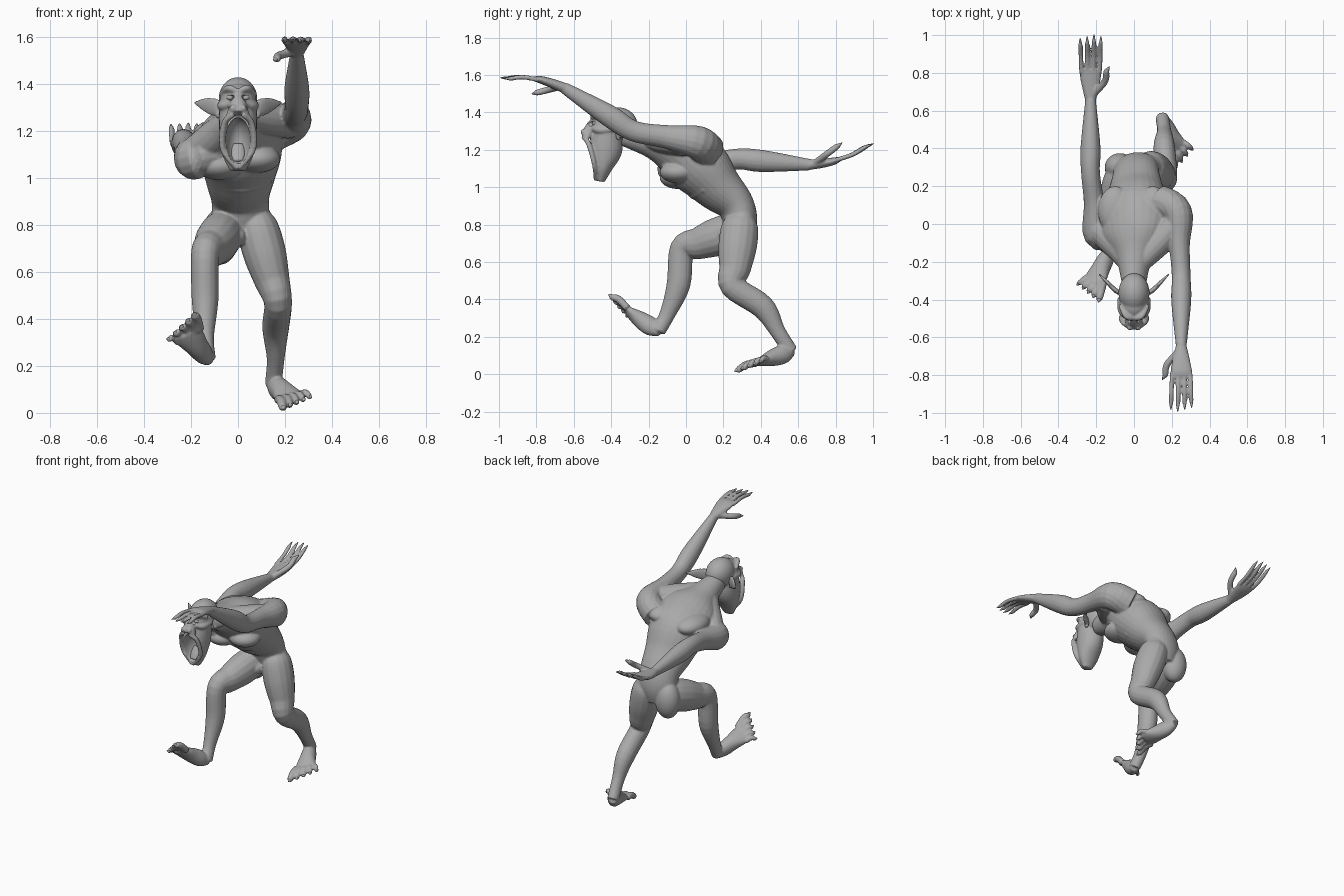
import bpy, bmesh, math
from mathutils import Vector, Matrix

old = bpy.data.objects.get("Cube")
if old:
    bpy.data.objects.remove(old)

skin = bpy.data.materials.new("grey_clay")
skin.use_nodes = True
grey = (.4, .4, .4, 1)
skin.diffuse_color = grey
skin.node_tree.nodes["Principled BSDF"].inputs["Base Color"].default_value = grey


def spline(points, steps):
    """Resample control points with a smooth curve through them."""
    rows = [Vector(p if len(p) > 4 else (*p, p[-1])) for p in points]
    rows = [rows[0] * 2 - rows[1]] + rows + [rows[-1] * 2 - rows[-2]]
    result = []
    for before, start, end, after in zip(rows, rows[1:], rows[2:], rows[3:]):
        for k in range(steps):
            t = k / steps
            pull_in, pull_out = (end - before) / 2, (after - start) / 2
            ease = t * t * (3 - 2 * t)
            result.append(start.lerp(end, ease) + pull_in * t * (1 - t) ** 2
                          - pull_out * t * t * (1 - t))
    return result + [rows[-2]]


def tube(bm, points, side=(1, 0, 0), sides=16, steps=5):
    """Closed loft of ellipses; each point is x, y, z, half width, half depth."""
    rows = spline(points, steps)
    spots = [row.to_3d() for row in rows]
    rings = []
    for i, row in enumerate(rows):
        along = (spots[min(i + 1, len(rows) - 1)] - spots[max(i - 1, 0)]).normalized()
        across = Vector(side)
        across = (across - along * across.dot(along)).normalized()
        deep = along.cross(across)
        ring = []
        for k in range(sides):
            angle = math.tau * k / sides
            ring.append(bm.verts.new(spots[i] + across * math.cos(angle) * row[3]
                                     + deep * math.sin(angle) * row[4]))
        rings.append(ring)
    for low, high in zip(rings, rings[1:]):
        for k in range(sides):
            following = (k + 1) % sides
            bm.faces.new((low[k], low[following], high[following], high[k]))
    bm.faces.new(rings[0][::-1])
    bm.faces.new(rings[-1])


def blob(bm, centre, radii):
    placed = Matrix.Translation(centre) @ Matrix.Diagonal((*radii, 1))
    bmesh.ops.create_icosphere(bm, subdivisions=4, radius=1, matrix=placed)


def finish(bm, name, voxel=0):
    """Turn the mesh into an object, fusing overlapping parts when asked."""
    bmesh.ops.recalc_face_normals(bm, faces=bm.faces)
    mesh = bpy.data.meshes.new(name)
    bm.to_mesh(mesh)
    bm.free()
    mesh.materials.append(skin)
    mesh.shade_smooth()
    obj = bpy.data.objects.new(name, mesh)
    bpy.context.collection.objects.link(obj)
    if voxel:
        fuse = obj.modifiers.new("fuse", 'REMESH')
        fuse.mode, fuse.voxel_size, fuse.use_smooth_shade = 'VOXEL', voxel, True
        relax = obj.modifiers.new("relax", 'SMOOTH')
        relax.factor, relax.iterations = .5, 5
    return obj


body, claws = bmesh.new(), bmesh.new()


def digit(base, tip, radius, lift, side):
    """Finger or toe with a bent knuckle and a pointed claw."""
    knuckle = base.lerp(tip, .45) + lift
    end, nail = base.lerp(tip, .8), base.lerp(tip, .9)
    tube(body, [(*base, radius), (*knuckle, radius), (*end, radius * .9), (*nail, radius * .5)], side)
    tube(claws, [(*end, radius * .6), (*nail, radius * .5), (*tip, .001)], side)


def limb(joints, widths):
    """Tapered limb, slightly deeper than wide."""
    tube(body, [(*joint, width, width * 1.12) for joint, width in zip(joints, widths)])


def arm(chest, shoulder, elbow, wrist, facing, rise):
    """Arm and open hand; facing 1 reaches forward, -1 reaches back palm up."""
    chest, shoulder, elbow, wrist = map(Vector, (chest, shoulder, elbow, wrist))
    limb([chest, shoulder, shoulder.lerp(elbow, .5), elbow, elbow.lerp(wrist, .35), wrist],
         [.085, .08, .056, .05, .053, .028])
    forward = Vector((0, -facing, rise))
    thumb_side, back = Vector((-facing, 0, 0)), Vector((0, 0, facing))

    def place(reach, spread, height):
        return wrist + forward * reach + thumb_side * spread + back * height

    tube(body, [(*wrist, .03, .028), (*place(.07, 0, .015), .047, .025),
                (*place(.13, 0, .024), .058, .02), (*place(.165, 0, .023), .05, .012)])
    for i in range(4):
        spread = .048 - .032 * i
        reach = .345 - .01 * abs(i - 1)
        digit(place(.14, spread, .022), place(reach, spread * 1.15, 0), .0125, back * .01, thumb_side)
    digit(place(.03, .02, 0), place(.175, .1, -.06), .018, thumb_side * .02, thumb_side)


def leg(hip, knee, calf, ankle, heel, ball, slant):
    """Leg and splayed foot; slant runs from the big toe to the little toe."""
    hip, knee, heel, ball = map(Vector, (hip, knee, heel, ball))
    slant = Vector(slant).normalized()
    limb([hip.lerp(knee, -.2), hip, hip.lerp(knee, .35), hip.lerp(knee, .7), knee, calf, ankle, heel],
         [.04, .085, .092, .077, .06, .057, .038, .036])
    sole = [(-.06, .025, .025), (.2, .042, .05), (.5, .05, .047), (.8, .062, .03), (1, .055, .014)]
    tube(body, [(*heel.lerp(ball, t), wide, deep) for t, wide, deep in sole], slant)
    forward = (ball - heel).normalized()
    for i in range(5):
        base = ball - forward * .03 + slant * (i - 2) * .028
        tip = ball + forward * (.09 - .013 * i) + slant * (i - 2) * .042
        digit(base, tip, .02 - .0015 * i, Vector((0, 0, .013)), slant)


# Torso from neck through tilted rib cage and belly to pelvis
tube(body, [(0, -.33, 1.29, .06, .07), (0, -.17, 1.24, .1, .09), (0, -.05, 1.19, .18, .13),
            (.01, .07, 1.11, .18, .16), (.01, .17, 1, .15, .13), (.01, .26, .91, .125, .1),
            (.01, .29, .82, .12, .09), (.01, .29, .73, .08, .07)], (1, .15, .3), 28)
# Buttocks, shoulder blades and chest muscles, right then left
for s, drop in ((-1, .03), (1, 0)):
    blob(body, (s * .075, .3, .78 - drop), (.08, .075, .12))
    blob(body, (s * .1, .07, 1.215 - drop), (.09, .13, .06))
    blob(body, (s * .08, -.04, 1.08 - drop), (.1, .1, .06))
# Collar muscles
tube(body, [(-.18, -.03, 1.1, .075), (-.08, -.13, 1.19, .07), (0, -.22, 1.26, .05),
            (.11, -.12, 1.25, .07), (.22, 0, 1.24, .075)], (0, 0, 1))
blob(body, (0, .22, .75), (.035, .05, .04))
# Belly folds
for i in range(5):
    y, z, w = .175 - i * .035, .865 + i * .021, .1 + i * .008
    arc = [(.01 + w * t, y + .06 * t * t, z + .035 * t * t, .013 - .006 * abs(t)) for t in (-1, -.5, 0, .5, 1)]
    tube(body, arc, (0, 0, 1))

# Left arm reaches ahead, right arm swings back
arm((.13, .12, 1.19), (.23, .06, 1.24), (.25, -.28, 1.3), (.25, -.65, 1.53), 1, .16)
arm((-.1, -.05, 1.11), (-.19, -.05, 1.08), (-.23, .27, 1.15), (-.23, .66, 1.12), -1, .33)
# Right leg is raised in front, left leg pushes off behind
leg((-.06, .27, .77), (-.14, -.02, .67), (-.14, -.04, .48), (-.14, -.1, .32),
    (-.13, -.15, .23), (-.22, -.32, .34), (-.8, .3, -.5))
leg((.08, .29, .8), (.17, .25, .47), (.16, .41, .36), (.16, .49, .23),
    (.15, .56, .12), (.23, .38, .06), (.8, .5, .2))

finish(body, "body", .006)
finish(claws, "claws")

# Head: skull, face, long dropped jaw and snout
head, hollow = bmesh.new(), bmesh.new()
blob(head, (0, -.365, 1.335), (.082, .105, .092))
blob(head, (0, -.43, 1.325), (.075, .08, .075))
tube(head, [(0, -.42, 1.33, .08, .07), (0, -.43, 1.2, .08, .09),
            (0, -.445, 1.1, .067, .05), (0, -.455, 1.03, .035, .02)], sides=24)
tube(head, [(0, -.45, 1.35, .03), (0, -.5, 1.33, .03), (0, -.53, 1.27, .05, .035)])
blob(hollow, (0, -.515, 1.155), (.053, .085, .1))
for s, label in ((-1, "right"), (1, "left")):
    # Brow, cheekbone, lip fold and nostril wing
    tube(head, [(0, -.5, 1.365, .012), (s * .04, -.49, 1.38, .015), (s * .075, -.43, 1.355, .01)], (0, 0, 1))
    tube(head, [(s * .03, -.5, 1.315, .012), (s * .065, -.46, 1.305, .02), (s * .08, -.39, 1.31, .01)], (0, 0, 1))
    tube(head, [(s * .02, -.55, 1.27, .012), (s * .058, -.52, 1.23, .014),
                (s * .064, -.49, 1.12, .013), (0, -.48, 1.04, .014)], (0, 1, 0))
    blob(head, (s * .022, -.55, 1.295), (.015, .014, .016))
    # Eye socket and nostril hollows
    blob(hollow, (s * .034, -.51, 1.34), (.02, .02, .014))
    blob(hollow, (s * .014, -.57, 1.28), (.007, .012, .01))
    # Eye and pointed ear
    eye, ear = bmesh.new(), bmesh.new()
    blob(eye, (s * .034, -.487, 1.34), (.015, .015, .012))
    finish(eye, label + "_eye")
    tube(ear, [(s * .065, -.37, 1.3, .025, .012), (s * .1, -.35, 1.3, .038, .013),
               (s * .14, -.31, 1.31, .03, .01), (s * .19, -.26, 1.32, .003)], (0, 0, 1))
    blob(ear, (s * .085, -.36, 1.27), (.012, .015, .02))
    finish(ear, label + "_ear", .005)

# Mouth, sockets and nostrils are cut from the fused head
cutter = finish(hollow, "mouth_cutter")
cutter.hide_render = True
cutter.hide_set(True)
cut = finish(head, "head", .006).modifiers.new("hollow", 'BOOLEAN')
cut.operation, cut.object, cut.solver = 'DIFFERENCE', cutter, 'EXACT'

tongue = bmesh.new()
tube(tongue, [(0, -.43, 1.14, .025, .012), (0, -.455, 1.1, .03, .014), (0, -.475, 1.07, .02, .01)])
finish(tongue, "tongue")
